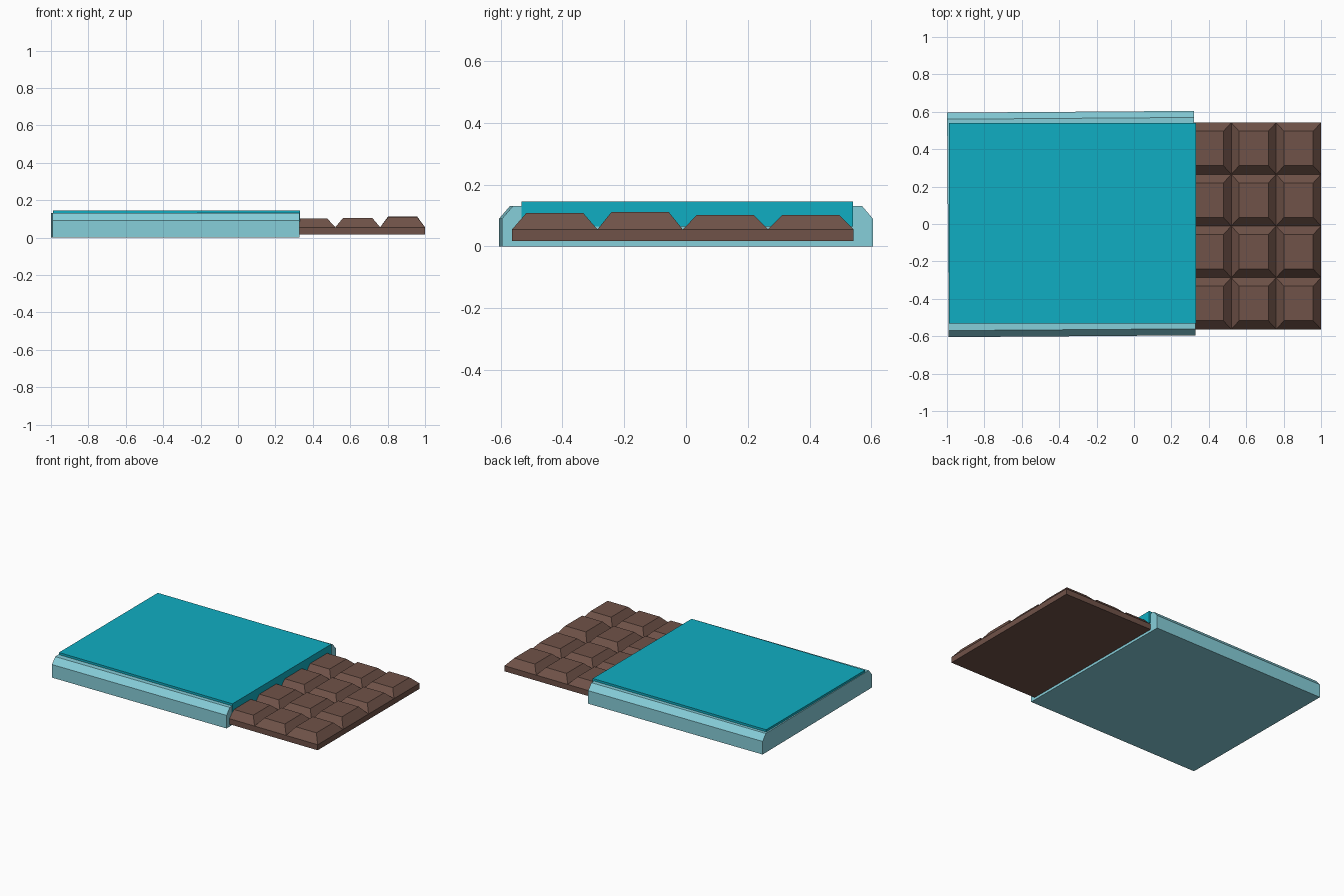
import bpy, bmesh, math
from mathutils import Matrix

if "Cube" in bpy.data.objects:
    bpy.data.objects.remove(bpy.data.objects["Cube"])


def material(name, color):
    m = bpy.data.materials.new(name)
    m.diffuse_color = (*color, 1)
    m.use_nodes = True
    m.node_tree.nodes["Principled BSDF"].inputs["Base Color"].default_value = m.diffuse_color
    return m


def finish(name, bm, mat):
    bmesh.ops.recalc_face_normals(bm, faces=bm.faces)
    mesh = bpy.data.meshes.new(name)
    bm.to_mesh(mesh)
    bm.free()
    mesh.materials.append(mat)
    ob = bpy.data.objects.new(name, mesh)
    bpy.context.collection.objects.link(ob)
    return ob


def frustum(bm, x0, x1, y0, y1, z0, z1, inx=0, iny=0):
    """Box whose top face is inset by inx / iny."""
    verts = bmesh.ops.create_cube(bm, size=1)["verts"]
    for v in verts:
        top = v.co.z > 0
        dx, dy = (inx, iny) if top else (0, 0)
        v.co = (x1 - dx if v.co.x > 0 else x0 + dx,
                y1 - dy if v.co.y > 0 else y0 + dy,
                z1 if top else z0)
    return verts


brown = material("chocolate", (0.16, 0.085, 0.065))
pale = material("inner_paper", (0.24, 0.62, 0.70))
teal = material("outer_paper", (0.005, 0.42, 0.54))

# Chocolate: base slab with rows of bevelled blocks, uneven heights
bm = bmesh.new()
frustum(bm, -0.92, 1.0, -0.563, 0.542, 0.017, 0.055)
pitch_x, pitch_y = 0.24, 0.27625
row_heights = (0.108, 0.112, 0.102, 0.102)
for col in range(8):
    limit = (0.112, 0.105, 0.101)[min(col, 2)]
    for row in range(4):
        x1 = 1.0 - col * pitch_x
        y0 = -0.563 + row * pitch_y
        blk = frustum(bm, x1 - pitch_x, x1, y0, y0 + pitch_y,
                      0.055, min(row_heights[row], limit), 0.042, 0.046)
        # drop the hidden underside
        under = [f for f in blk[0].link_faces[:] + blk[-1].link_faces[:]
                 if all(abs(v.co.z - 0.055) < 1e-5 for v in f.verts)]
        bmesh.ops.delete(bm, geom=list(set(under)), context="FACES_ONLY")
finish("chocolate_bar", bm, brown)

# Inner paper: chamfered profile extruded along x, turned very slightly
bm = bmesh.new()
half = [(0.600, 0.0), (0.600, 0.09), (0.565, 0.131)]
profile = half + [(-y, z) for y, z in reversed(half)]
face = bm.faces.new([bm.verts.new((-0.995, y, z)) for y, z in profile])
ext = bmesh.ops.extrude_face_region(bm, geom=[face])["geom"]
bmesh.ops.translate(bm, vec=(1.32, 0, 0),
                    verts=[g for g in ext if isinstance(g, bmesh.types.BMVert)])
bmesh.ops.rotate(bm, verts=bm.verts, cent=(-0.33, 0, 0),
                 matrix=Matrix.Rotation(math.radians(0.42), 3, "Z"))
finish("inner_paper", bm, pale)

# Outer paper: flat cover with a closed end above the chocolate
bm = bmesh.new()
frustum(bm, -0.988, 0.331, -0.533, 0.54, 0.065, 0.146)
finish("outer_paper", bm, teal)
